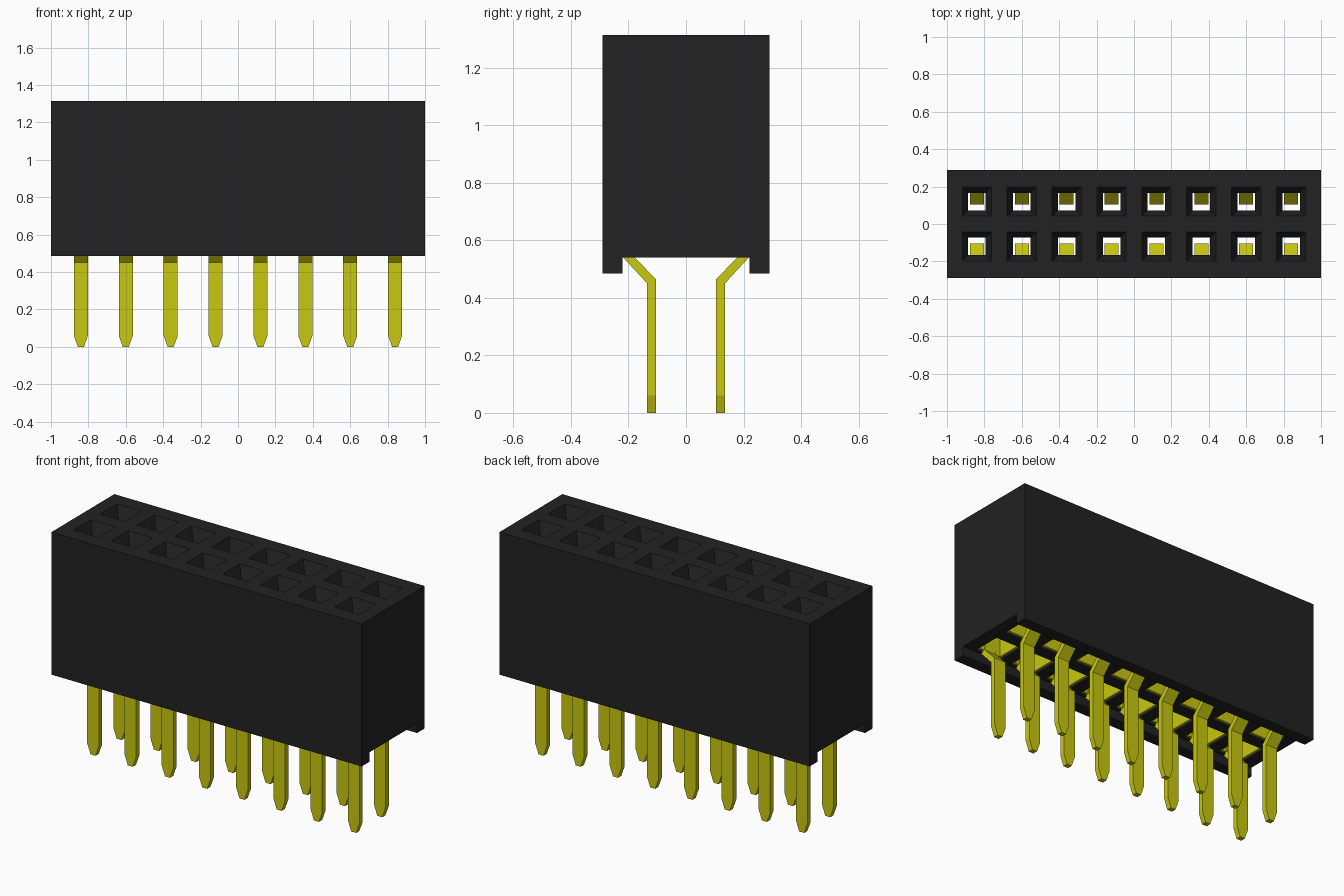
import bpy, bmesh

if "Cube" in bpy.data.objects:
    bpy.data.objects.remove(bpy.data.objects["Cube"])

PITCH = 0.24
COLUMNS = [(i - 3.5) * PITCH for i in range(8)]
ROWS = {"front": -1, "back": 1}
ROW_Y = 0.12


def material(name, rgb, rough):
    m = bpy.data.materials.new(name)
    m.use_nodes = True
    m.diffuse_color = (*rgb, 1)
    shader = m.node_tree.nodes["Principled BSDF"]
    shader.inputs["Base Color"].default_value = (*rgb, 1)
    shader.inputs["Roughness"].default_value = rough
    return m


black = material("black plastic", (0.016, 0.016, 0.016), 0.6)
gold = material("yellow gold", (0.58, 0.58, 0.005), 0.5)


def make_object(name, bm, mat):
    bmesh.ops.recalc_face_normals(bm, faces=bm.faces)
    mesh = bpy.data.meshes.new(name)
    bm.to_mesh(mesh)
    bm.free()
    mesh.materials.append(mat)
    ob = bpy.data.objects.new(name, mesh)
    bpy.context.scene.collection.objects.link(ob)
    return ob


def loft(bm, sections, closed=False):
    """Join four-point sections with quads; cap the ends or close the ring."""
    rings = [[bm.verts.new(p) for p in s] for s in sections]
    pairs = list(zip(rings, rings[1:]))
    if closed:
        pairs.append((rings[-1], rings[0]))
    else:
        bm.faces.new(rings[0])
        bm.faces.new(rings[-1])
    for a, b in pairs:
        for i in range(4):
            j = (i + 1) % 4
            bm.faces.new((a[i], a[j], b[j], b[i]))


def square(x, y, z, h):
    return [(x - h, y - h, z), (x + h, y - h, z),
            (x + h, y + h, z), (x - h, y + h, z)]


# Housing: rectangular block with a shallow channel between two lower rails
profile = [(-0.29, 0.485), (-0.22, 0.485), (-0.22, 0.54), (0.22, 0.54),
           (0.22, 0.485), (0.29, 0.485), (0.29, 1.315), (-0.29, 1.315)]
bm = bmesh.new()
end = bm.faces.new([bm.verts.new((-1, y, z)) for y, z in profile])
new = bmesh.ops.extrude_face_region(bm, geom=[end])["geom"]
bmesh.ops.translate(bm, vec=(2, 0, 0),
                    verts=[v for v in new if isinstance(v, bmesh.types.BMVert)])
housing = make_object("housing", bm, black)

# Sockets: funnel, narrow throat and a wide cavity open at the bottom
bm = bmesh.new()
socket = [(0.50, 0.085), (1.18, 0.085), (1.18, 0.047),
          (1.235, 0.047), (1.315, 0.078), (1.33, 0.084)]
for side in ROWS.values():
    for x in COLUMNS:
        loft(bm, [square(x, side * ROW_Y, z, h) for z, h in socket])
cutter = make_object("socket_cutter", bm, black)
cutter.hide_render = True
cut = housing.modifiers.new("sockets", "BOOLEAN")
cut.operation = "DIFFERENCE"
cut.solver = "EXACT"
cut.object = cutter
graph = bpy.context.evaluated_depsgraph_get()
housing.data = bpy.data.meshes.new_from_object(housing.evaluated_get(graph))
housing.modifiers.clear()
bpy.data.objects.remove(cutter)

# Pins: flat legs with tapered tips and an outward bend at the top
# Each section: inner y, inner z, outer y, outer z, half width
pin = [(0.105, 0.0, 0.135, 0.0, 0.016),
       (0.105, 0.06, 0.135, 0.06, 0.0375),
       (0.105, 0.465, 0.135, 0.45, 0.0375),
       (0.182, 0.545, 0.218, 0.54, 0.0375),
       (0.19, 0.60, 0.204, 0.60, 0.0375)]
# Sleeves: square metal tubes lining the cavities
sleeve = [(0.55, 0.084), (1.17, 0.084), (1.17, 0.071), (0.55, 0.071)]

for row, side in ROWS.items():
    pins, sleeves = bmesh.new(), bmesh.new()
    for x in COLUMNS:
        loft(pins, [[(x - w, side * yi, zi), (x + w, side * yi, zi),
                     (x + w, side * yo, zo), (x - w, side * yo, zo)]
                    for yi, zi, yo, zo, w in pin])
        loft(sleeves, [square(x, side * ROW_Y, z, h) for z, h in sleeve],
             closed=True)
    make_object(row + "_pins", pins, gold)
    make_object(row + "_contact_sleeves", sleeves, gold)
